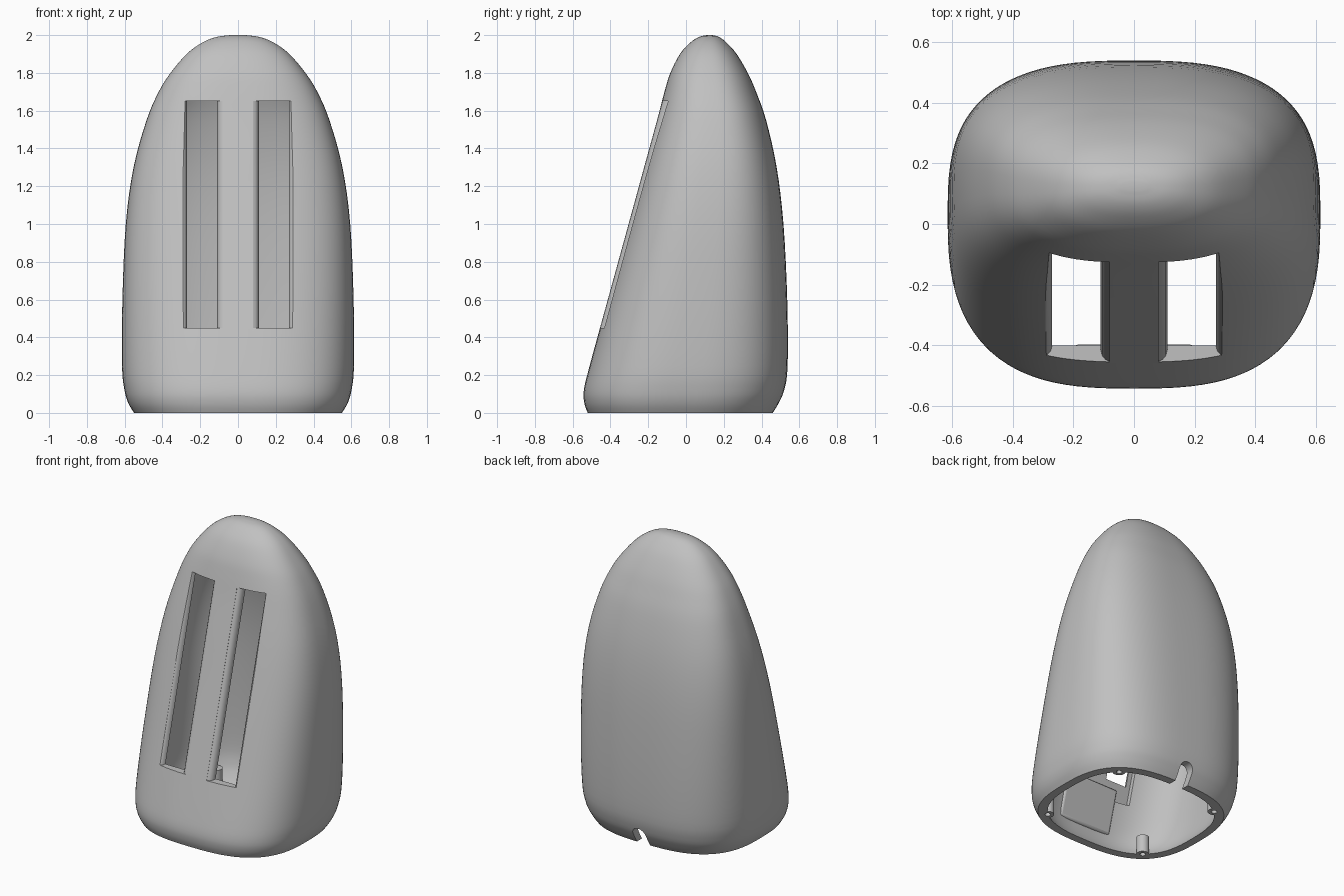
import bpy, bmesh, math
from mathutils import Vector

if "Cube" in bpy.data.objects:
    bpy.data.objects.remove(bpy.data.objects["Cube"])

grey = bpy.data.materials.new("light_grey")
grey.use_nodes = True
tone = (0.53, 0.53, 0.53, 1)
grey.diffuse_color = tone
grey.node_tree.nodes["Principled BSDF"].inputs["Base Color"].default_value = tone

WALL = 0.055
SIDES = 96

# Height, half width, front y, back y of the outer skin
OUTLINE = [Vector(r) for r in (
    (0, .55, -.52, .46), (.05, .58, -.538, .49), (.12, .601, -.541, .52),
    (.25, .614, -.51, .538), (.6, .612, -.414, .536), (1, .594, -.304, .516),
    (1.3, .553, -.222, .48), (1.55, .484, -.153, .424), (1.7, .42, -.114, .371),
    (1.8, .357, -.083, .327), (1.9, .272, -.032, .268), (1.96, .19, .022, .215),
    (1.99, .115, .068, .175), (2, .04, .11, .14))]


def smooth_rows(rows, steps=4):
    """Catmull-Rom rows between the outline rows."""
    out = []
    for i in range(len(rows) - 1):
        a, b = rows[max(i - 1, 0)], rows[i]
        c, d = rows[i + 1], rows[min(i + 2, len(rows) - 1)]
        for s in range(steps):
            t = s / steps
            out.append(0.5 * (2 * b + (c - a) * t + (2 * a - 5 * b + 4 * c - d) * t * t
                              + (3 * b - a - 3 * c + d) * t ** 3))
    return out + [rows[-1]]


def finish(bm, name):
    bmesh.ops.recalc_face_normals(bm, faces=bm.faces)
    mesh = bpy.data.meshes.new(name)
    bm.to_mesh(mesh)
    bm.free()
    mesh.materials.append(grey)
    obj = bpy.data.objects.new(name, mesh)
    bpy.context.collection.objects.link(obj)
    return obj


def add_ring(bm, row, inset):
    z, w, front, back = row
    mid, h = (front + back) / 2, (back - front) / 2
    if inset:
        z -= inset * (z / 2) ** 8
        w, h = max(w - inset, w / 2), max(h - inset, h / 2)
    power = 2 / (2.8 - 0.5 * (row[0] / 2) ** 6)
    ring = []
    for i in range(SIDES):
        a = math.tau * i / SIDES
        c, s = math.cos(a), math.sin(a)
        ring.append(bm.verts.new((math.copysign(abs(c) ** power, c) * w,
                                  mid + math.copysign(abs(s) ** power, s) * h, z)))
    return ring


def bridge(bm, a, b):
    for i in range(SIDES):
        j = (i + 1) % SIDES
        bm.faces.new((a[i], a[j], b[j], b[i]))


def front_y(z):
    return 0.275 * z - 0.579


def slanted_prism(name, profile, z0, z1):
    """Prism following the sloped front; profile holds (x, depth behind the front)."""
    bm = bmesh.new()
    low, high = ([bm.verts.new((x, front_y(z) + d, z)) for x, d in profile] for z in (z0, z1))
    bm.faces.new(low)
    bm.faces.new(high)
    n = len(profile)
    for i in range(n):
        j = (i + 1) % n
        bm.faces.new((low[i], low[j], high[j], high[i]))
    return finish(bm, name)


def cylinder(name, radius, z0, z1, x, y):
    bm = bmesh.new()
    bmesh.ops.create_cone(bm, cap_ends=True, segments=24, radius1=radius,
                          radius2=radius, depth=z1 - z0)
    bmesh.ops.translate(bm, vec=(x, y, (z0 + z1) / 2), verts=bm.verts)
    return finish(bm, name)


def apply_boolean(target, tool, operation):
    mod = target.modifiers.new("cut", 'BOOLEAN')
    mod.operation, mod.solver, mod.object = operation, 'EXACT', tool
    bpy.ops.object.select_all(action='DESELECT')
    bpy.context.view_layer.objects.active = target
    target.select_set(True)
    bpy.ops.object.modifier_apply(modifier=mod.name)
    bpy.data.objects.remove(tool)


# Hollow housing, open underneath
bm = bmesh.new()
rows = smooth_rows(OUTLINE)
skins = []
for inset in (0, WALL):
    rings = [add_ring(bm, r, inset) for r in rows]
    for a, b in zip(rings, rings[1:]):
        bridge(bm, a, b)
    bm.faces.new(rings[-1])
    skins.append(rings)
bridge(bm, skins[0][0], skins[1][0])
housing = finish(bm, "housing")

# Flat seat behind the slots
seat = [(-.3, WALL), (.3, WALL), (.3, .11), (-.3, .11)]
apply_boolean(housing, slanted_prism("seat_cutter", seat, .33, 1.66), 'DIFFERENCE')

# Two long slots with rounded side edges and square ends
for side in (-1, 1):
    outer = [(.3, -.1), (.3, .018), (.286, .024), (.275, .036), (.27, .055), (.27, .2)]
    inner = [(.11, .2), (.11, .04), (.105, .021), (.094, .008), (.08, .002), (.08, -.1)]
    profile = [(side * x, d) for x, d in outer + inner]
    apply_boolean(housing, slanted_prism("slot_cutter", profile, .45, 1.65), 'DIFFERENCE')

# Cable notch at the back of the rim
bm = bmesh.new()
arch = [(-.05, -.1), (.05, -.1)] + [
    (.05 * math.cos(k * math.pi / 12), .075 + .05 * math.sin(k * math.pi / 12)) for k in range(13)]
face = bm.faces.new([bm.verts.new((x, .3, z)) for x, z in arch])
new = bmesh.ops.extrude_face_region(bm, geom=[face])["geom"]
bmesh.ops.translate(bm, vec=(0, .5, 0), verts=[v for v in new if isinstance(v, bmesh.types.BMVert)])
apply_boolean(housing, finish(bm, "notch_cutter"), 'DIFFERENCE')

# Screw bosses in the four corners of the rim
for x in (-.385, .385):
    for y in (-.375, .315):
        apply_boolean(housing, cylinder("boss", .04, 0, .12, x, y), 'UNION')
        apply_boolean(housing, cylinder("screw_hole", .018, -.05, .08, x, y), 'DIFFERENCE')

# Raised pad on the inside of the front wall
pad = slanted_prism("inner_pad", [(-.2, .035), (.2, .035), (.2, .075), (-.2, .075)], .11, .4)
bevel = pad.modifiers.new("soft_edges", 'BEVEL')
bevel.width, bevel.segments = .015, 3

bpy.ops.object.select_all(action='DESELECT')
for obj in (housing, pad):
    obj.select_set(True)
bpy.context.view_layer.objects.active = housing
bpy.ops.object.shade_smooth_by_angle(angle=math.radians(32))
